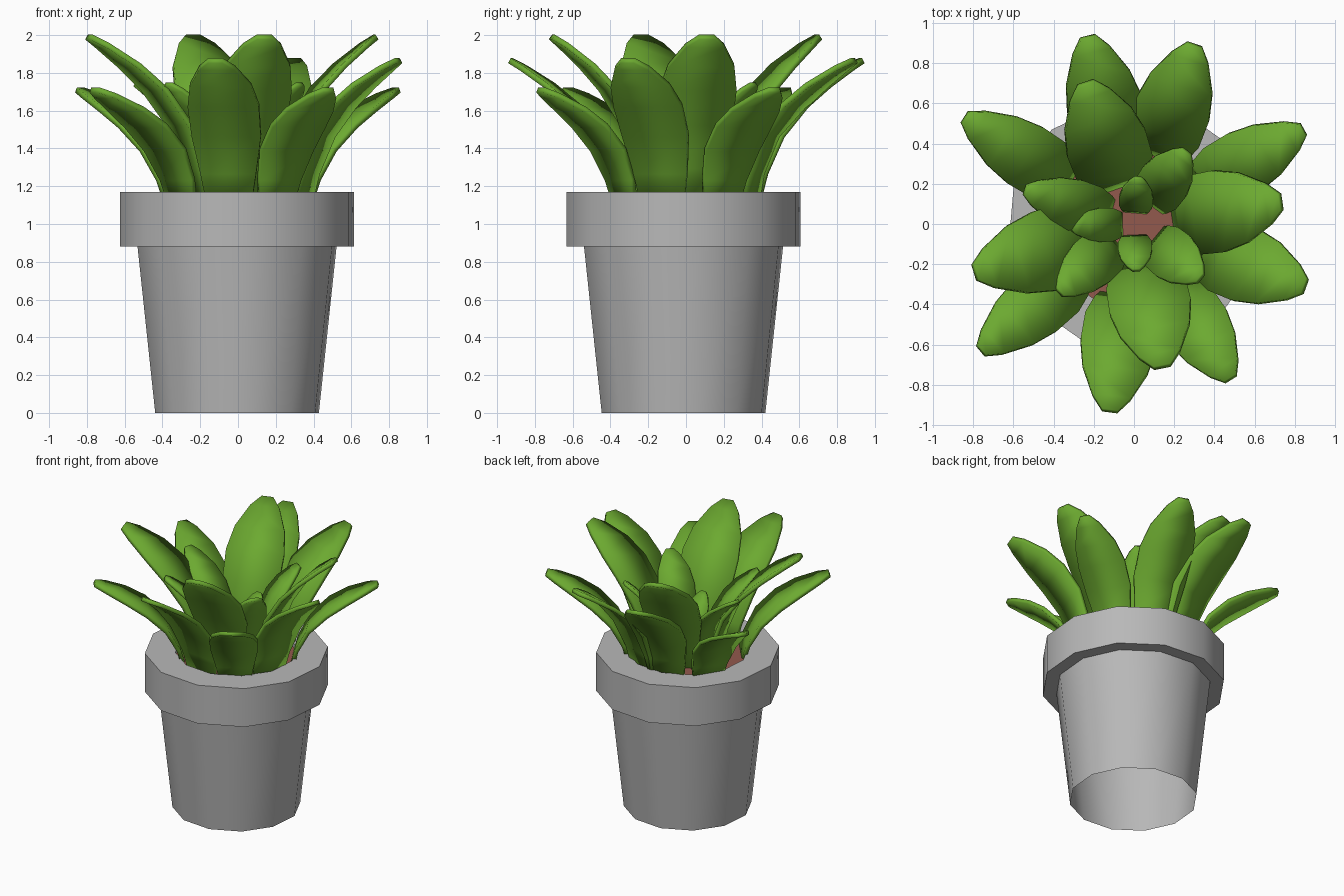
import bpy, bmesh, math
from mathutils import Vector

if "Cube" in bpy.data.objects:
    bpy.data.objects.remove(bpy.data.objects["Cube"])


def material(name, rgb):
    m = bpy.data.materials.new(name)
    m.diffuse_color = (*rgb, 1)
    m.use_nodes = True
    m.node_tree.nodes["Principled BSDF"].inputs["Base Color"].default_value = m.diffuse_color
    return m


GREY = material("pot grey", (0.48, 0.48, 0.48))
BROWN = material("soil brown", (0.29, 0.10, 0.075))
GREEN = material("leaf green", (0.15, 0.40, 0.03))
POT_CENTRE = (-0.005, -0.013)
SIDES = 12


def finish(name, bm, mat):
    me = bpy.data.meshes.new(name)
    bm.normal_update()
    bm.to_mesh(me)
    bm.free()
    me.materials.append(mat)
    ob = bpy.data.objects.new(name, me)
    bpy.context.collection.objects.link(ob)
    bpy.ops.object.select_all(action='DESELECT')
    ob.select_set(True)
    bpy.context.view_layer.objects.active = ob
    bpy.ops.object.shade_smooth_by_angle(angle=math.radians(40))
    return ob


def ring(bm, r, z):
    angles = [math.radians(10) + 2 * math.pi * i / SIDES for i in range(SIDES)]
    return [bm.verts.new((POT_CENTRE[0] + r * math.cos(a),
                          POT_CENTRE[1] + r * math.sin(a), z)) for a in angles]


# Pot: tapered body and thick rim, open underneath
bm = bmesh.new()
profile = [(0.44, 0), (0.535, 0.88), (0.63, 0.88), (0.63, 1.17), (0.42, 1.17), (0.42, 1.13)]
rings = [ring(bm, r, z) for r, z in profile]
for a, b in zip(rings, rings[1:]):
    for i in range(SIDES):
        j = (i + 1) % SIDES
        bm.faces.new((a[i], a[j], b[j], b[i]))
finish("pot", bm, GREY)

# Soil disc
bm = bmesh.new()
bm.faces.new(ring(bm, 0.42, 1.14))
finish("soil", bm, BROWN)

# Leaf outline: outward fraction, upward fraction, width fraction
LEAF = [(0, 0, 0.62), (0.06, 0.22, 0.78), (0.2, 0.48, 0.97), (0.42, 0.69, 1.0),
        (0.64, 0.83, 0.86), (0.88, 0.95, 0.5), (1, 1, 0.2)]


def leaf(name, tip, tip_z, base_r, width, thick):
    """Curved leaf plate rising from the soil and arching out to its tip."""
    tip = Vector(tip)
    out = tip.normalized()
    side = Vector((-out.y, out.x, 0))
    bm = bmesh.new()
    rows = []
    for u, h, w in LEAF:
        r = base_r + (tip.length - base_r) * u
        c = Vector((out.x * r, out.y * r, 1.1 + (tip_z - 1.1) * h))
        rows.append([bm.verts.new(c + side * (s * w * width / 2)) for s in (-1, 1)])
    for a, b in zip(rows, rows[1:]):
        bm.faces.new((a[0], a[1], b[1], b[0]))
    ob = finish(name, bm, GREEN)
    mod = ob.modifiers.new("thickness", 'SOLIDIFY')
    mod.thickness = thick
    mod.offset = 0


# Leaf groups: tip height, base radius, width, thickness, tip positions
GROUPS = {
    "low_leaf": (1.71, 0.38, 0.33, 0.03,
                 [(0.84, 0.47), (0.48, -0.77), (-0.76, -0.63), (-0.84, 0.53)]),
    "middle_leaf": (1.865, 0.36, 0.38, 0.03,
                    [(-0.23, 0.93), (0.30, 0.89), (0.85, -0.31), (-0.12, -0.93)]),
    "tall_leaf": (1.99, 0.20, 0.41, 0.03,
                  [(0.73, 0.11), (0.14, -0.71), (-0.79, -0.24), (-0.24, 0.70)]),
    "inner_leaf": (1.74, 0.13, 0.26, 0.025,
                   [(0.26, 0.36), (-0.54, 0.17), (-0.37, -0.34), (0.33, -0.27)]),
    "centre_leaf": (1.52, 0.06, 0.17, 0.02,
                    [(0.02, 0.23), (-0.32, -0.01), (0.01, -0.23)]),
}
for name, (z, base, width, thick, tips) in GROUPS.items():
    for i, tip in enumerate(tips):
        leaf(f"{name}_{i + 1}", tip + (0,), z, base, width, thick)
